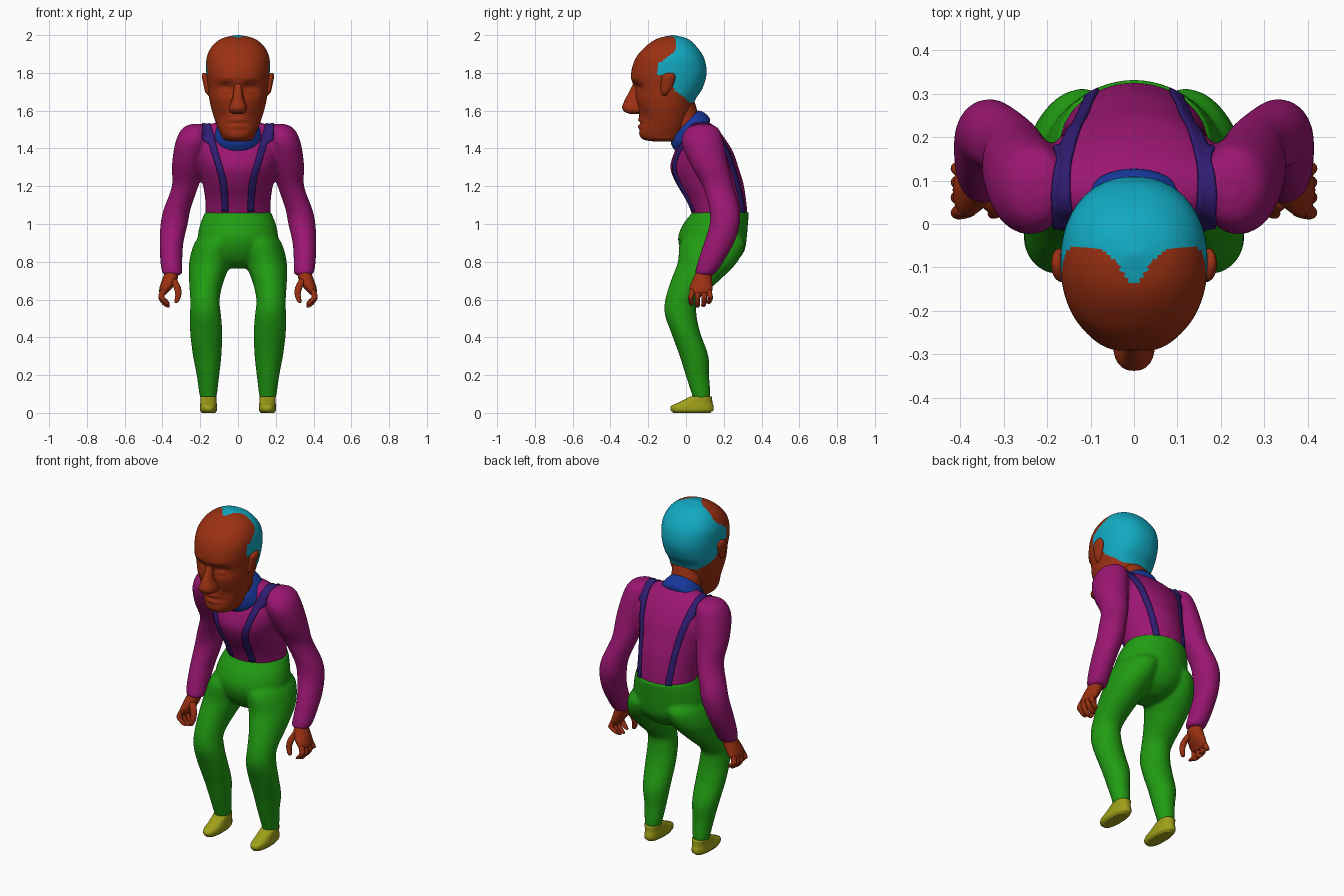
import bpy, bmesh, math
from mathutils import Vector

SKIN = (.33, .03, .006, 1)
HAIR = (.006, .40, .54, 1)
SHIRT = (.33, .008, .17, 1)
GREEN = (.015, .33, .006, 1)
SHOE = (.35, .35, .01, 1)
STRAP = (.03, .012, .17, 1)
BLUE = (.008, .04, .33, 1)
mats = {}


def mat(name, color):
    if name not in mats:
        mats[name] = bpy.data.materials.new(name)
        mats[name].diffuse_color = color
    return mats[name]


def spline(rows, sub):
    """Catmull-Rom resampling of rows of numbers."""
    v = [Vector(r) for r in rows]
    out = []
    for i in range(len(v) - 1):
        a, b, c, d = v[max(i - 1, 0)], v[i], v[i + 1], v[min(i + 2, len(v) - 1)]
        for s in range(sub):
            t = s / sub
            out.append(.5 * (2 * b + (c - a) * t + (2 * a - 5 * b + 4 * c - d) * t * t
                             + (3 * b - a - 3 * c + d) * t ** 3))
    return out + [v[-1]]


def loft(bm, rows, n, sub, p):
    """Stack of level rings (x, y, z, rx, ry[, slope]) with closed ends."""
    rings = []
    for r in spline(rows, sub):
        ring = []
        for k in range(n):
            a = 2 * math.pi * k / n
            c, s = math.cos(a), math.sin(a)
            dx = r[3] * math.copysign(abs(c) ** (2 / p), c)
            dy = r[4] * math.copysign(abs(s) ** (2 / p), s)
            dz = r[5] * dy if len(r) > 5 else 0
            ring.append(bm.verts.new((r[0] + dx, r[1] + dy, r[2] + dz)))
        rings.append(ring)
    for lo, hi in zip(rings, rings[1:]):
        for k in range(n):
            j = (k + 1) % n
            bm.faces.new((lo[k], lo[j], hi[j], hi[k]))
    bm.faces.new(rings[0])
    bm.faces.new(rings[-1])


def part(name, shapes, material, n=24, sub=4, p=2, voxel=0, smooth=4, sculpt=None):
    bm = bmesh.new()
    for rows in shapes:
        loft(bm, rows, n, sub, p)
    if sculpt:
        for v in bm.verts:
            sculpt(v.co)
    bmesh.ops.recalc_face_normals(bm, faces=bm.faces)
    for f in bm.faces:
        f.smooth = True
    me = bpy.data.meshes.new(name)
    bm.to_mesh(me)
    bm.free()
    ob = bpy.data.objects.new(name, me)
    bpy.context.collection.objects.link(ob)
    me.materials.append(material)
    if voxel:
        m = ob.modifiers.new("merge", 'REMESH')
        m.mode, m.voxel_size, m.use_smooth_shade = 'VOXEL', voxel, True
        m = ob.modifiers.new("soften", 'SMOOTH')
        m.factor, m.iterations = .5, smooth
    return ob


def body(rows):
    """(z, front y, back y, half width) to centred rings."""
    return [(0, (f + b) / 2, z, w, (b - f) / 2) for z, f, b, w in rows]


def flip(rows):
    return [(-r[0],) + tuple(r[1:]) for r in rows]


def both(*shapes):
    return [s for rows in shapes for s in (rows, flip(rows))]


skin = mat("skin", SKIN)


# Head with eye sockets, lids and lips pressed into the front
def face(co):
    if co.y > -.15:
        return
    g = lambda x, z, sx, sz: math.exp(-((abs(co.x) - x) / sx) ** 2 - ((co.z - z) / sz) ** 2)
    co.y += .028 * g(.065, 1.715, .042, .03) - .014 * g(.065, 1.705, .026, .014)
    co.y -= .008 * g(.06, 1.77, .05, .016)
    co.y -= .010 * g(0, 1.55, .045, .011) + .012 * g(0, 1.517, .04, .011)
    co.y += .008 * g(0, 1.534, .05, .006) + .010 * g(.085, 1.57, .03, .04)


head = part("head", [body([
    (1.437, -.17, -.07, .04), (1.447, -.225, -.03, .075), (1.475, -.247, -.01, .092),
    (1.53, -.243, .01, .115), (1.60, -.252, .03, .138), (1.66, -.265, .05, .152),
    (1.72, -.277, .088, .16), (1.80, -.290, .109, .168), (1.88, -.265, .095, .166),
    (1.94, -.213, .055, .138), (1.98, -.155, .01, .09), (1.997, -.09, -.05, .03),
    (2.0, -.072, -.066, .004)])], skin, n=112, sub=7, p=2.2, sculpt=face)


# Hair: receding cap painted on the skull
def is_hair(c):
    drop = min(max((1.93 - c.z) / .10, 0), 1)
    peak = math.exp(-(c.x / .045) ** 2) * (1 - drop)
    if c.y < -.055 - .08 * peak - .10 * drop * drop * (3 - 2 * drop):
        return False
    if c.y < -.065:
        return c.z > 1.785
    return c.z > max(1.645, 1.70 - .8 * (c.y + .05))


head.data.materials.append(mat("hair", HAIR))
for f in head.data.polygons:
    f.material_index = int(is_hair(f.center))

part("nose", [[(0, -.258, 1.755, .018, .016), (0, -.262, 1.71, .023, .034),
               (0, -.268, 1.66, .032, .054), (0, -.272, 1.62, .047, .066),
               (0, -.268, 1.595, .045, .058), (0, -.262, 1.583, .025, .035)]], skin, p=2.5)
part("ears", both([(.152, -.115, 1.68, .006, .01), (.16, -.11, 1.70, .014, .022),
                   (.166, -.10, 1.74, .017, .034), (.173, -.092, 1.78, .018, .036),
                   (.178, -.085, 1.80, .008, .018)]), skin)
part("neck", [[(0, .04, 1.42, .095, .08), (0, .005, 1.52, .09, .078),
               (0, -.018, 1.60, .09, .078), (0, -.04, 1.68, .09, .075)]], skin)
part("collar", [[(0, .035, 1.45, .115, .085, .85), (0, .032, 1.475, .13, .095, .85),
                 (0, .01, 1.505, .113, .088, .95), (0, -.008, 1.525, .096, .073, 1.05)]],
     mat("collar", BLUE), n=40)

# Shirt: torso and sleeves merged
torso = body([(1.03, .035, .325, .165), (1.06, .03, .325, .172), (1.13, 0, .318, .174),
              (1.22, -.055, .303, .187), (1.30, -.083, .278, .205), (1.38, -.062, .25, .225),
              (1.45, -.025, .208, .225), (1.51, .0, .16, .19), (1.54, .02, .12, .11)])
arm = [(.215, .09, 1.53, .03, .03), (.226, .088, 1.505, .07, .085),
       (.242, .088, 1.43, .09, .112), (.265, .125, 1.31, .085, .10),
       (.280, .17, 1.20, .07, .082), (.322, .203, 1.08, .071, .08),
       (.338, .205, 1.0, .072, .08), (.352, .175, .90, .063, .08),
       (.353, .13, .80, .058, .068), (.348, .105, .745, .054, .057),
       (.347, .10, .73, .045, .045)]
shirt = part("shirt", [torso] + both(arm), mat("shirt", SHIRT), n=40, voxel=.01, smooth=5)

# Trousers: hips and legs merged
hips = body([(.765, .06, .2, .05), (.80, .01, .265, .13), (.86, -.028, .31, .19),
             (.93, -.042, .322, .212), (1.0, -.015, .328, .2), (1.05, .025, .332, .18),
             (1.065, .03, .332, .176)])
leg = [(.157, .08, .075, .042, .045), (.158, .08, .10, .047, .05), (.159, .06, .20, .06, .062),
       (.163, .043, .30, .075, .076), (.168, 0, .42, .085, .077), (.172, -.028, .52, .082, .084),
       (.175, -.022, .60, .078, .088), (.167, .048, .70, .092, .128),
       (.146, .115, .80, .112, .158), (.118, .14, .90, .112, .172), (.10, .145, .96, .08, .12)]
part("trousers", [hips] + both(leg), mat("trousers", GREEN), n=40, voxel=.01, smooth=5)

# Shoes
part("shoes", both([(.156, .03, .005, .034, .095), (.156, .032, .012, .044, .112),
                    (.156, .033, .035, .045, .113), (.156, .05, .055, .043, .09),
                    (.157, .082, .088, .042, .056)]), mat("shoes", SHOE), p=2.4,
     sculpt=lambda c: setattr(c, "z", max(c.z, 0) if c.z > .006 else 0))

# Hands: palm, four curled fingers and a thumb
palm = [(.347, .10, .76, .034, .04), (.358, .088, .715, .04, .05), (.378, .08, .67, .036, .062),
        (.393, .078, .64, .024, .06), (.395, .078, .625, .012, .045)]
fingers = [[(.392, .078 + .8 * o, .655, .016, .016), (.406, .078 + o, .615, .016, .015),
            (.392, .078 + o, .582 + d, .015, .014), (.375, .076 + .9 * o, .563 + d, .012, .012),
            (.368, .076 + .9 * o, .557 + d, .004, .004)]
           for o, d in ((-.052, .012), (-.017, 0), (.018, .004), (.05, .02))]
thumb = [(.345, .06, .71, .02, .02), (.322, .04, .665, .019, .018),
         (.316, .03, .625, .016, .015), (.325, .024, .59, .012, .012), (.329, .022, .582, .004, .004)]
part("hands", both(palm, thumb, *fingers), skin, n=14, sub=3)

# Braces: ribbons wrapped over the shirt
path = spline([(.077, .02, 1.06), (.084, -.05, 1.2), (.108, -.08, 1.3), (.135, -.05, 1.4),
               (.16, -.005, 1.49), (.168, .07, 1.53), (.163, .15, 1.49), (.15, .22, 1.41),
               (.13, .27, 1.28), (.112, .31, 1.12), (.108, .32, 1.06)], 6)
for side, name in ((1, "left_brace"), (-1, "right_brace")):
    me = bpy.data.meshes.new(name)
    cols = [-.022, -.011, 0, .011, .022]
    verts = [(side * (q.x + w), q.y, q.z) for q in path for w in cols]
    quads = [(i * 5 + k, i * 5 + k + 1, i * 5 + k + 6, i * 5 + k + 5)
             for i in range(len(path) - 1) for k in range(4)]
    me.from_pydata(verts, [], quads)
    me.shade_smooth()
    me.materials.append(mat("braces", STRAP))
    ob = bpy.data.objects.new(name, me)
    bpy.context.collection.objects.link(ob)
    m = ob.modifiers.new("wrap", 'SHRINKWRAP')
    m.target, m.wrap_mode, m.offset = shirt, 'ABOVE_SURFACE', .004
    m = ob.modifiers.new("thickness", 'SOLIDIFY')
    m.thickness, m.offset = .008, 0
